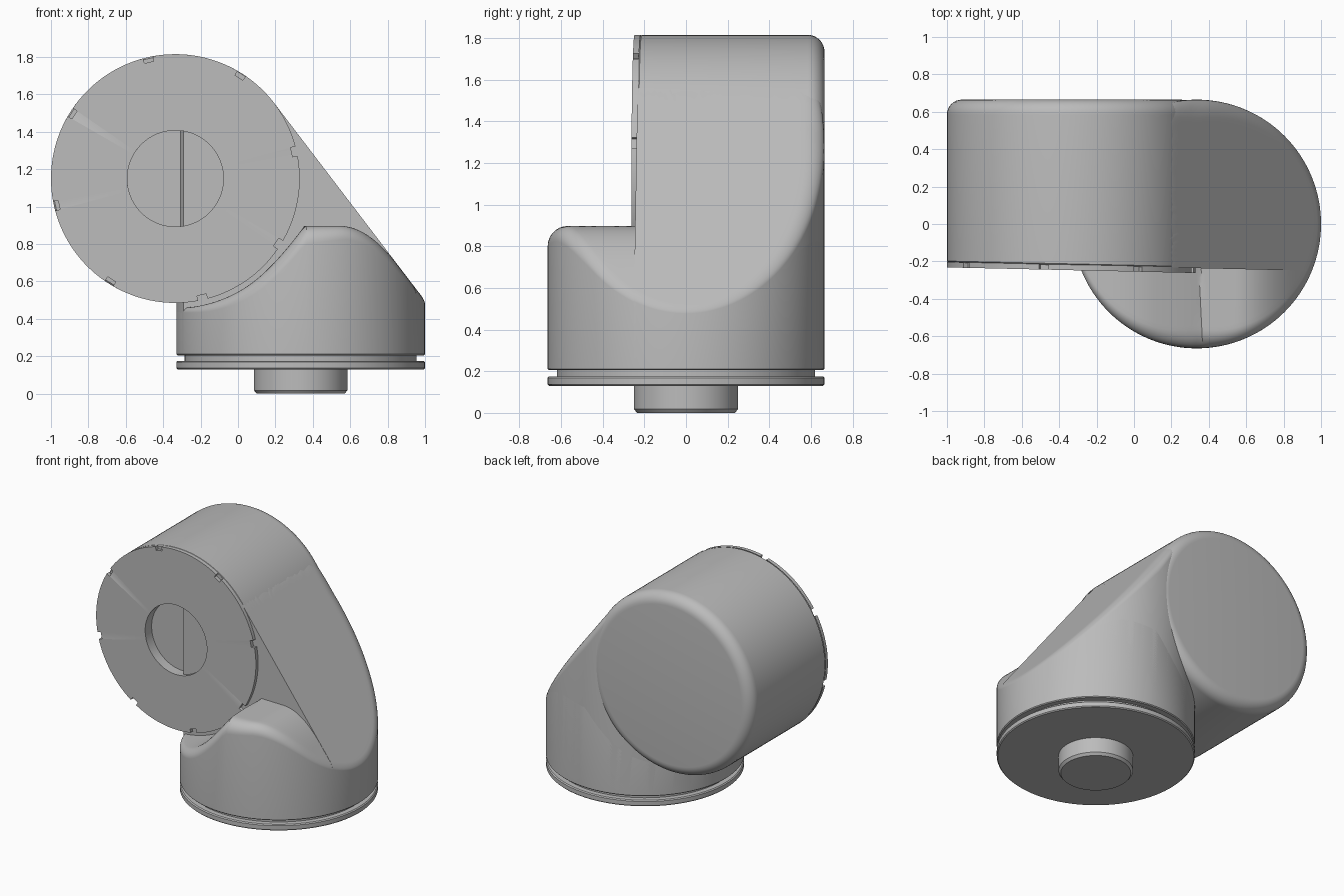
import bpy, bmesh, math
from mathutils import Vector

if "Cube" in bpy.data.objects:
    bpy.data.objects.remove(bpy.data.objects["Cube"])

R = 0.665                      # radius of both housings
COL_X = 0.335                  # vertical column axis
ARM_X, ARM_Z = -0.335, 1.15    # horizontal housing axis

grey = bpy.data.materials.new("light_grey")
grey.use_nodes = True
grey.diffuse_color = (0.5, 0.5, 0.5, 1)
grey.node_tree.nodes["Principled BSDF"].inputs["Base Color"].default_value = (0.5, 0.5, 0.5, 1)


def finish(name, bm, angle=30):
    bmesh.ops.remove_doubles(bm, verts=bm.verts, dist=1e-5)
    bmesh.ops.recalc_face_normals(bm, faces=bm.faces)
    mesh = bpy.data.meshes.new(name)
    bm.to_mesh(mesh)
    bm.free()
    mesh.materials.append(grey)
    obj = bpy.data.objects.new(name, mesh)
    bpy.context.collection.objects.link(obj)
    bpy.ops.object.select_all(action='DESELECT')
    obj.select_set(True)
    bpy.context.view_layer.objects.active = obj
    bpy.ops.object.shade_smooth_by_angle(angle=math.radians(angle))
    return obj


def skin(bm, loops):
    """Join successive closed loops of points with quads and cap both ends."""
    rings = [[bm.verts.new(p) for p in loop] for loop in loops]
    n = len(rings[0])
    for a, b in zip(rings, rings[1:]):
        for i in range(n):
            j = (i + 1) % n
            bm.faces.new((a[i], a[j], b[j], b[i]))
    bm.faces.new(rings[0])
    bm.faces.new(rings[-1])


def circle(n=128):
    return [(math.cos(2 * math.pi * i / n), math.sin(2 * math.pi * i / n)) for i in range(n)]


def upright(name, profile):
    """Turned part around the column axis from (radius, z) pairs."""
    bm = bmesh.new()
    skin(bm, [[(COL_X + r * c, r * s, z) for c, s in circle()] for r, z in profile])
    return finish(name, bm)


def front_y(x):
    """The front of the horizontal housing is very slightly skewed."""
    return -0.221 - 0.0225 * (x - ARM_X)


def smooth_min(a, b, k):
    h = max(k - abs(a - b), 0) / k
    return min(a, b) - h * h * k / 4


def slope(x):
    """Arc of the arm housing, then its tangent running down to the column."""
    if x < 0.194:
        return ARM_Z + math.sqrt(max(R * R - (x - ARM_X) ** 2, 0)) - 0.004
    return 1.553 - 1.31 * (x - 0.194)


def hump(x):
    """Front shoulder: clearance around the cover, flat crest, then the slope."""
    d = 0.476 - (x - ARM_X) ** 2
    arc = ARM_Z - math.sqrt(d) if d > 0 else 2
    return smooth_min(smooth_min(arc, 0.9, 0.25), slope(x), 0.2) - 0.003


def column(name, top, cut=False):
    """Cylinder whose top follows a height rule with a rounded rim."""
    bm = bmesh.new()
    loops = [[(COL_X + r * c, r * s, z) for c, s in circle()]
             for r, z in ((R - 0.006, 0.205), (R, 0.211))]
    steps = [(1, t / 7) for t in range(7, 0, -1)] + [(t / 24, 0) for t in range(24, 0, -1)]
    for inner, t in steps:
        loop = []
        for c, s in circle():
            f = 0.1 * (1 - 0.8 * abs(c))
            a = t * math.pi / 2
            r = (R - f) * inner + f * math.sin(a)
            x = COL_X + r * c
            loop.append((x, r * s, top(x) - f * (1 - math.cos(a))))
        loops.append(loop)
    skin(bm, loops)
    if cut:
        bmesh.ops.triangulate(bm, faces=[f for f in bm.faces if len(f.verts) > 4])
        res = bmesh.ops.bisect_plane(
            bm, geom=bm.verts[:] + bm.edges[:] + bm.faces[:], clear_inner=True,
            plane_co=Vector((ARM_X, front_y(ARM_X), 0)), plane_no=Vector((0.0225, 1, 0)))
        edges = [e for e in res['geom_cut'] if isinstance(e, bmesh.types.BMEdge)]
        bmesh.ops.holes_fill(bm, edges=edges)
    return finish(name, bm)


# Lower column with the front shoulder, and the taller rear column
column("lower_column", hump)
column("rear_column", slope, cut=True)

# Horizontal housing: recessed front, rounded back edge
bm = bmesh.new()
profile = [(0.257, 0.05), (0.257, 0), (R - 0.008, 0), (R, 0.008)]
back = [(R - 0.08 + 0.08 * math.cos(a), 0.585 + 0.08 * math.sin(a))
        for a in (math.pi / 2 * i / 8 for i in range(9))]
loops = []
for r, depth in profile:
    loops.append([(ARM_X + r * c, front_y(ARM_X + r * c) + depth, ARM_Z + r * s) for c, s in circle()])
for r, y in back:
    loops.append([(ARM_X + r * c, y, ARM_Z + r * s) for c, s in circle()])
skin(bm, loops)
finish("arm_housing", bm)

# Front cover: flat ring with eight small rim notches
spots = []
for k in range(8):
    start = math.radians(10.5 + 45 * k)
    width = math.radians(4.5)
    spots += [(start, R), (start, R - 0.027), (start + width, R - 0.027), (start + width, R)]
    spots += [(start + width + (math.pi / 4 - width) * i / 16, R) for i in range(1, 16)]
bm = bmesh.new()
loops = []
for inner, depth in ((1, 0.05), (1, -0.026), (0, -0.026), (0, 0.003)):
    loop = []
    for a, r in spots:
        r = 0.257 if inner else r
        x = ARM_X + r * math.cos(a)
        loop.append((x, front_y(x) + depth, ARM_Z + r * math.sin(a)))
    loops.append(loop)
rings = [[bm.verts.new(p) for p in loop] for loop in loops]
for a, b in zip(rings, rings[1:]):
    for i in range(len(a)):
        j = (i + 1) % len(a)
        bm.faces.new((a[i], a[j], b[j], b[i]))
finish("front_cover", bm)

# Mounting base: groove, flange and locating knob
upright("groove_neck", [(0.62, 0.17), (0.62, 0.21)])
upright("base_flange", [(0.658, 0.13), (R, 0.137), (R, 0.168), (0.658, 0.175)])
upright("base_knob", [(0.235, 0), (0.25, 0.018), (0.25, 0.135)])
